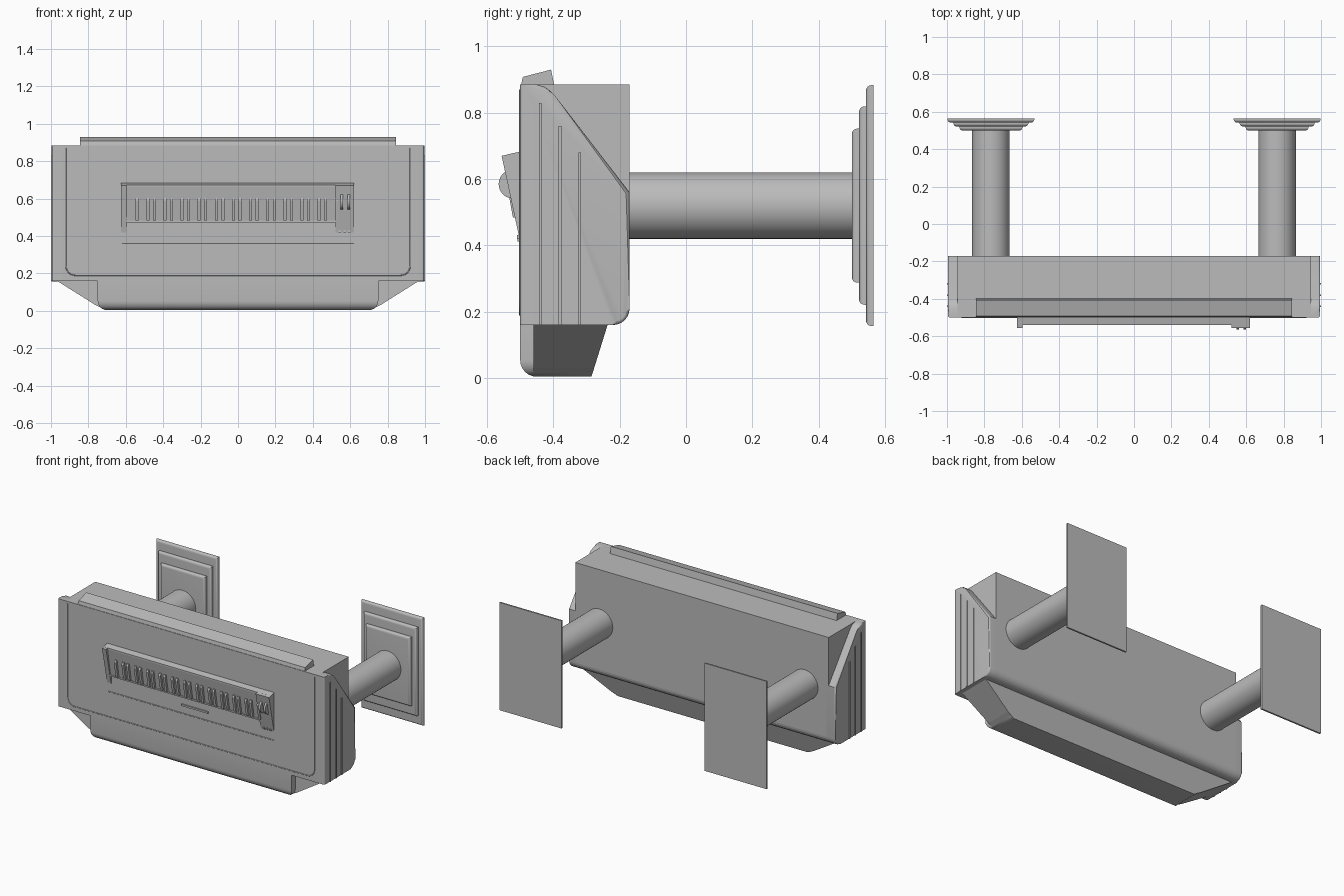
import bpy, bmesh, math
from mathutils import Vector

if "Cube" in bpy.data.objects:
    bpy.data.objects.remove(bpy.data.objects["Cube"])

grey = bpy.data.materials.new("plain_grey")
grey.use_nodes = True
COLOR = (0.5, 0.5, 0.5, 1)
grey.diffuse_color = COLOR
grey.node_tree.nodes["Principled BSDF"].inputs["Base Color"].default_value = COLOR


def finish(name, bm, smooth=False):
    bmesh.ops.recalc_face_normals(bm, faces=bm.faces)
    mesh = bpy.data.meshes.new(name)
    bm.to_mesh(mesh)
    bm.free()
    obj = bpy.data.objects.new(name, mesh)
    bpy.context.collection.objects.link(obj)
    mesh.materials.append(grey)
    if smooth:
        bpy.ops.object.select_all(action='DESELECT')
        obj.select_set(True)
        bpy.context.view_layer.objects.active = obj
        bpy.ops.object.shade_smooth_by_angle(angle=math.radians(35))
    return obj


def prism(name, pts, axis, a, b, rounds=()):
    """Extrude a profile along x (points are y, z) or y (points are x, z).
    Each round is (edge rule, radius)."""
    bm = bmesh.new()
    place = (lambda p, t: (t, p[0], p[1])) if axis == 'x' else (lambda p, t: (p[0], t, p[1]))
    ends = [[bm.verts.new(place(p, t)) for p in pts] for t in (a, b)]
    for ring in ends:
        bm.faces.new(ring)
    n = len(pts)
    for i in range(n):
        j = (i + 1) % n
        bm.faces.new((ends[0][i], ends[0][j], ends[1][j], ends[1][i]))
    for rule, radius in rounds:
        edges = [e for e in bm.edges if rule(e.verts[0].co, e.verts[1].co)]
        bmesh.ops.bevel(bm, geom=edges, offset=radius, segments=6, profile=0.5,
                        affect='EDGES', clamp_overlap=True)
    return finish(name, bm, bool(rounds))


def box(name, x, y, z, rounds=()):
    pts = [(y[0], z[0]), (y[1], z[0]), (y[1], z[1]), (y[0], z[1])]
    return prism(name, pts, 'x', x[0], x[1], rounds)


def arc(cy, cz, r, start, end, steps=6):
    angles = [math.radians(start + (end - start) * i / steps) for i in range(steps + 1)]
    return [(cy + r * math.cos(t), cz + r * math.sin(t)) for t in angles]


def cylinder(name, center, axis, radius, length, segments=48):
    bm = bmesh.new()
    bmesh.ops.create_cone(bm, cap_ends=True, segments=segments, radius1=radius,
                          radius2=radius, depth=length)
    turn = Vector((0, 0, 1)).rotation_difference(Vector(axis)).to_matrix()
    bmesh.ops.rotate(bm, verts=bm.verts, matrix=turn)
    bmesh.ops.translate(bm, verts=bm.verts, vec=center)
    return finish(name, bm, True)


def seam(name, points):
    data = bpy.data.curves.new(name, 'CURVE')
    data.dimensions = '3D'
    data.bevel_depth = 0.003
    line = data.splines.new('POLY')
    line.points.add(len(points) - 1)
    for p, (x, z) in zip(line.points, points):
        p.co = (x, -0.5, z, 1)
    data.materials.append(grey)
    bpy.context.collection.objects.link(bpy.data.objects.new(name, data))


FRONT, BACK, TOP, LOW = -0.5, -0.17, 0.885, 0.16
MID = 0.52  # height of the mounting arms

# Main housing with a rounded lower back edge
heel = arc(BACK - 0.05, LOW + 0.05, 0.05, -90, 0)
prism("housing", [(FRONT, LOW)] + heel + [(BACK, TOP), (FRONT, TOP)], 'x', -0.945, 0.945)

# Rounded end caps, with the upper back corner cut away
cap = [(FRONT, LOW)] + heel + [(BACK, 0.56), (-0.39, 0.845)]
cap += [(-0.405, 0.862), (-0.425, 0.878), (-0.45, TOP), (FRONT, TOP)]
for side, s in (("left", 1), ("right", -1)):
    def rim(p, q):
        outer = min(p.x * s, q.x * s) > 0.99
        return outer and abs(p.z - q.z) > 0.001
    prism(side + "_end_cap", cap, 'x', s * 0.93, s * 0.995, [(rim, 0.045)])
    for i, top in enumerate((0.83, 0.76, 0.68)):
        y = -0.44 + 0.06 * i
        box(f"{side}_cap_rib_{i}", sorted((s * 0.98, s)), (y - 0.004, y + 0.004), (LOW, top))
        box(f"{side}_chin_rib_{i}", sorted((s * 0.74, s * 0.755)), (y - 0.004, y + 0.004), (0.05, LOW))

# Chin below the housing, rounded at the front and ends
box("chin", (-0.75, 0.75), (FRONT, -0.285), (0.004, LOW + 0.01), [
    (lambda p, q: max(p.z, q.z) < 0.01 and (max(p.y, q.y) < -0.49 or abs(p.x - q.x) < 0.01), 0.05)])

# Flared tray behind the chin with a sloping back
bm = bmesh.new()
rings = []
for half, back, z in ((0.71, -0.285, 0.005), (0.76, -0.277, 0.03), (0.975, -0.235, LOW + 0.005)):
    rings.append([bm.verts.new((x, y, z)) for x, y in
                  ((-half, -0.46), (half, -0.46), (half, back), (-half, back))])
bm.faces.new(rings[0])
bm.faces.new(rings[-1])
for lower, upper in zip(rings, rings[1:]):
    for i in range(4):
        j = (i + 1) % 4
        bm.faces.new((lower[i], lower[j], upper[j], upper[i]))
finish("flared_tray", bm)

# Tilted top flap
prism("top_flap", [(-0.5, 0.87), (-0.492, 0.908), (-0.407, 0.93), (-0.395, 0.87)],
      'x', -0.845, 0.845)

# Front panel seams
corner = arc(0.87, 0.24, 0.05, 0, -90)
seam("panel_seam", [(0.92, 0.87)] + corner + [(-x, z) for x, z in reversed(corner)] + [(-0.92, 0.87)])
seam("vent_lower_seam", [(-0.62, 0.36), (0.62, 0.36)])

# Vent hood: recessed sloping face, two cheeks and a top lip
prism("vent_face", [(-0.49, 0.48), (-0.508, 0.48), (-0.54, 0.67), (-0.49, 0.68)], 'x', -0.6, 0.53)
cheek = [(-0.49, 0.42), (-0.502, 0.42), (-0.556, 0.67), (-0.49, 0.685)]
prism("vent_right_cheek", cheek, 'x', -0.625, -0.595)
prism("vent_control_block", cheek, 'x', 0.52, 0.62)
prism("vent_top_lip", [(-0.49, 0.665), (-0.54, 0.665), (-0.54, 0.674), (-0.49, 0.685)],
      'x', -0.62, 0.62)
box("vent_sill", (-0.6, 0.53), (-0.512, -0.49), (0.472, 0.482))

# Angled vent slats in pairs
for i in range(24):
    x = -0.535 + 0.0458 * i + (0.007 if i % 2 else -0.004)
    prism(f"vent_slat_{i}", [(-0.5, 0.484), (-0.522, 0.484), (-0.541, 0.59), (-0.536, 0.603),
                             (-0.5, 0.603)], 'x', x - 0.008, x + 0.008)

# Thumb wheels, small buttons and grip
for i, x in enumerate((0.555, 0.592)):
    cylinder(f"thumb_wheel_{i}", (x, -0.521, 0.585), (1, 0, 0), 0.044, 0.014, 24)
for i in range(3):
    x = 0.545 + 0.025 * i
    box(f"small_button_{i}", (x - 0.007, x + 0.007), (-0.51, -0.49), (0.42, 0.432))
box("vent_grip", (-0.07, 0.13), (-0.508, -0.49), (0.412, 0.424))

# Mounting arms and stepped wall plates
for side, s in (("left", 1), ("right", -1)):
    cx = s * 0.765
    cylinder(side + "_arm", (cx, 0.17, MID), (0, 1, 0), 0.1, 0.7)
    steps = ((0.168, 0.232, 0.5, 0.53), (0.2, 0.299, 0.522, 0.55), (0.232, 0.363, 0.543, 0.565))
    for i, (w, h, y0, y1) in enumerate(steps):
        box(f"{side}_wall_plate_{i}", (cx - w, cx + w), (y0, y1), (MID - h, MID + h),
            [(lambda p, q, y=y0: max(p.y, q.y) < y + 0.001, 0.016)])
